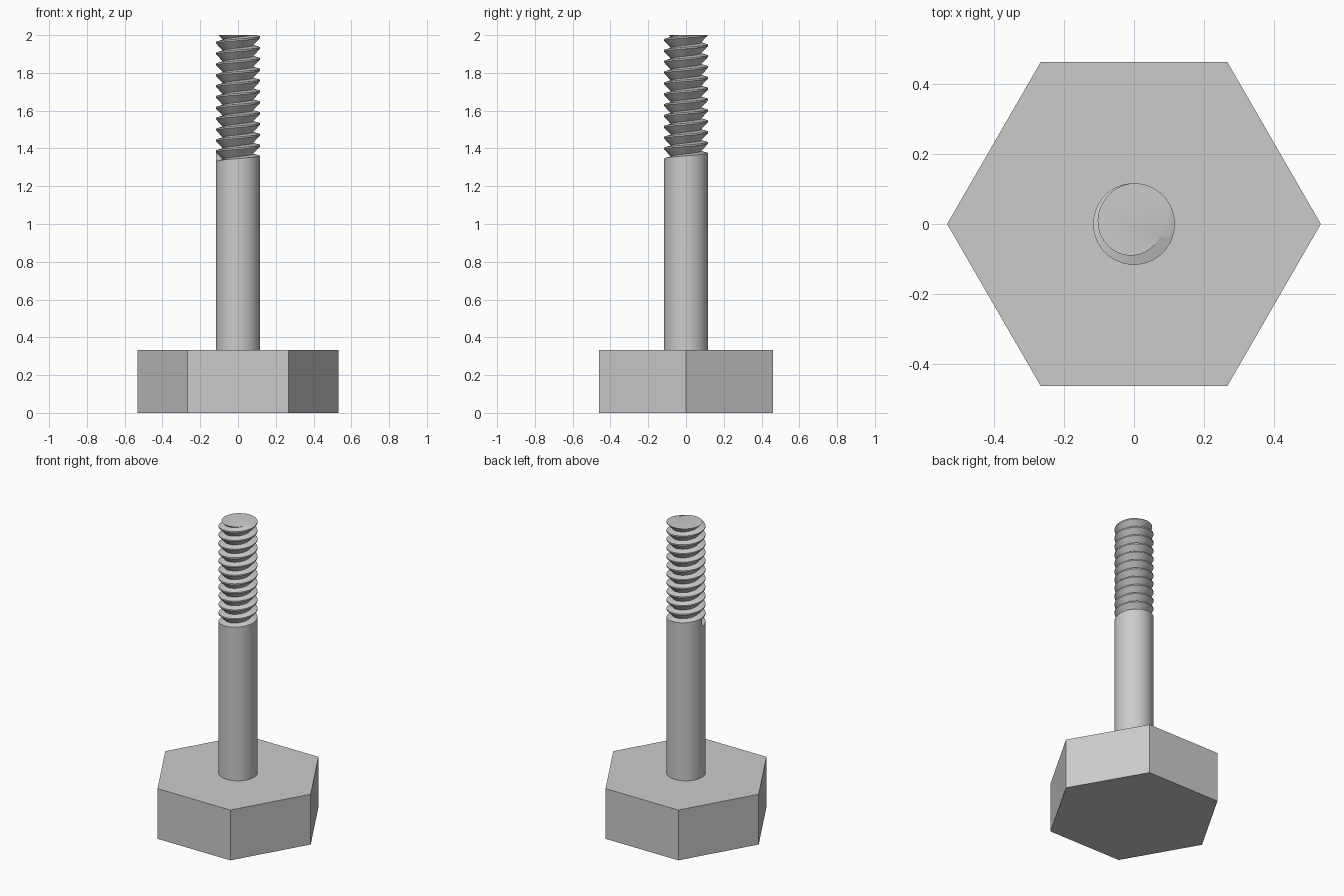
import bpy, bmesh, math

if "Cube" in bpy.data.objects:
    bpy.data.objects.remove(bpy.data.objects["Cube"])

steel = bpy.data.materials.new("steel_grey")
steel.diffuse_color = (0.6, 0.6, 0.6, 1)
steel.use_nodes = True
steel.node_tree.nodes["Principled BSDF"].inputs["Base Color"].default_value = steel.diffuse_color


def finish(name, bm):
    bmesh.ops.recalc_face_normals(bm, faces=bm.faces[:])
    mesh = bpy.data.meshes.new(name)
    bm.to_mesh(mesh)
    bm.free()
    mesh.materials.append(steel)
    obj = bpy.data.objects.new(name, mesh)
    bpy.context.collection.objects.link(obj)
    return obj


# Hexagonal head with corners on the x axis
HEAD_R, HEAD_H = 0.533, 0.333
bm = bmesh.new()
corners = [(HEAD_R * math.cos(i * math.pi / 3), HEAD_R * math.sin(i * math.pi / 3))
           for i in range(6)]
base = bm.faces.new([bm.verts.new((x, y, 0)) for x, y in corners])
top = bmesh.ops.extrude_face_region(bm, geom=[base])["geom"]
bmesh.ops.translate(bm, vec=(0, 0, HEAD_H),
                    verts=[v for v in top if isinstance(v, bmesh.types.BMVert)])
# keep the bottom closed
if not any(all(v.co.z < 0.01 for v in f.verts) for f in bm.faces):
    bmesh.ops.holes_fill(bm, edges=[e for e in bm.edges if e.is_boundary], sides=0)
finish("hex_head", bm)

# Shaft and thread: one helical profile swept upward from the plain shank
R, N, PITCH, TURNS = 0.1165, 64, 0.0575, 13
START_Z, LENGTH = 1.332, 2.0
ROOT = R - 0.037
profile = [(R, 0), (ROOT, 0.0105), (R, 0.0495), (R, PITCH)]  # radius, rise

bm = bmesh.new()


def column(k):
    a = math.pi + 2 * math.pi * k / N
    z = START_Z + PITCH * k / N
    return [bm.verts.new((r * math.cos(a), r * math.sin(a), z + dz)) for r, dz in profile]


cols = [column(k) for k in range(N * TURNS + 1)]
for a, b in zip(cols, cols[1:]):
    for j in range(len(profile) - 1):
        bm.faces.new((a[j], b[j], b[j + 1], a[j + 1]))

# Plain shank wall up to the helical rim, sunk slightly into the head
ring = [bm.verts.new((v[0].co.x, v[0].co.y, HEAD_H - 0.02)) for v in cols[:N]]
for k in range(N - 1):
    bm.faces.new((ring[k], ring[k + 1], cols[k + 1][0], cols[k][0]))
bm.faces.new((ring[N - 1], ring[0], cols[0][0], cols[N][0], cols[N - 1][0]))
bm.faces.new(ring[::-1])

# End wall where the groove starts
bm.faces.new(cols[0][:3])
bmesh.ops.remove_doubles(bm, verts=bm.verts[:], dist=1e-5)

# Trim the thread flat at the tip and cap it
cut = bmesh.ops.bisect_plane(bm, geom=bm.verts[:] + bm.edges[:] + bm.faces[:], dist=1e-6,
                             plane_co=(0, 0, LENGTH), plane_no=(0, 0, 1), clear_outer=True)
rim = [e for e in cut["geom_cut"] if isinstance(e, bmesh.types.BMEdge)]
bmesh.ops.holes_fill(bm, edges=rim, sides=0)
shaft = finish("threaded_shaft", bm)

bpy.ops.object.select_all(action='DESELECT')
shaft.select_set(True)
bpy.context.view_layer.objects.active = shaft
bpy.ops.object.shade_smooth_by_angle(angle=math.radians(25))
